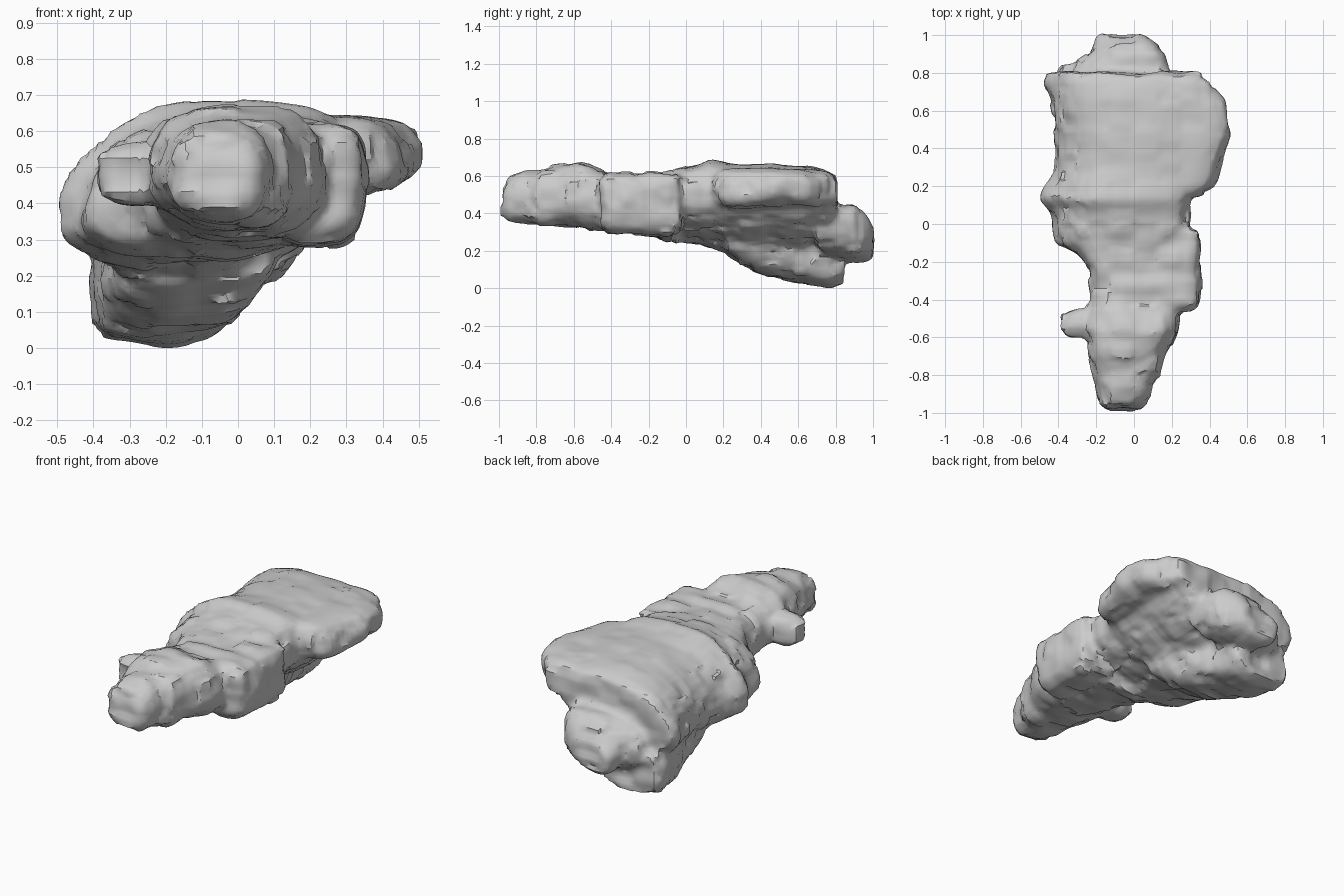
import bpy, bmesh, math
from mathutils import Vector, noise

cube = bpy.data.objects.get("Cube")
if cube:
    bpy.data.objects.remove(cube, do_unlink=True)

stone = bpy.data.materials.new("grey stone")
stone.use_nodes = True
GREY = (0.6, 0.6, 0.6, 1)
stone.diffuse_color = GREY
stone.node_tree.nodes["Principled BSDF"].inputs["Base Color"].default_value = GREY

SIDES = 32
bm = bmesh.new()


def loft(sections, top_left=0.6, top_right=0.6, low_left=0.7, low_right=0.7, crest=0.5, keel=0.5):
    """Skin rounded rings given as (y, left, right, left z, right z, top, bottom)."""
    rings = []
    for y, xl, xr, zl, zr, zt, zb in sections:
        ring = []
        for i in range(SIDES):
            a = math.tau * i / SIDES
            c, s = math.cos(a), math.sin(a)
            if s >= 0:
                e, mid, end_z = (top_right if c >= 0 else top_left), crest, zt
            else:
                e, mid, end_z = (low_right if c >= 0 else low_left), keel, zb
            mid = xl + (xr - xl) * mid
            side_x, side_z = (xr, zr) if c >= 0 else (xl, zl)
            x = mid + (side_x - mid) * abs(c) ** e
            z = side_z + (end_z - side_z) * abs(s) ** e
            ring.append(bm.verts.new((x, y, z)))
        rings.append(ring)
    for a, b in zip(rings, rings[1:]):
        for i in range(SIDES):
            j = (i + 1) % SIDES
            bm.faces.new((a[i], a[j], b[j], b[i]))
    bm.faces.new(rings[0][::-1])
    bm.faces.new(rings[-1])


# Main slab: long slope on one side, boxy on the other
loft([(-.17, -.28, .25, .39, .45, .60, .28),
      (-.10, -.42, .29, .35, .45, .62, .25),
      (.06, -.44, .30, .34, .45, .65, .23),
      (.13, -.50, .30, .33, .45, .68, .21),
      (.19, -.47, .32, .33, .45, .67, .20),
      (.30, -.42, .33, .34, .46, .655, .18),
      (.46, -.42, .34, .34, .46, .655, .18),
      (.64, -.45, .34, .34, .46, .645, .18),
      (.75, -.48, .32, .35, .47, .625, .20),
      (.80, -.46, .28, .37, .47, .60, .26)],
     top_left=1, top_right=.5, low_left=1, low_right=1.3, crest=.5, keel=.4)

# Thin flank jutting out of the slab
loft([(.15, .0, .34, .52, .52, .62, .42),
      (.20, .0, .43, .52, .52, .63, .42),
      (.33, .0, .465, .52, .52, .635, .42),
      (.46, .0, .51, .53, .54, .635, .43),
      (.64, .0, .48, .53, .53, .63, .43),
      (.75, .0, .40, .53, .53, .62, .43),
      (.80, .0, .34, .53, .53, .60, .44)], top_right=.6, low_right=.6)

# Neck between slab and nose
loft([(-.52, -.24, .24, .46, .46, .64, .31),
      (-.40, -.23, .24, .45, .45, .61, .29),
      (-.25, -.24, .25, .44, .45, .61, .28),
      (-.05, -.36, .28, .40, .45, .62, .24)],
     top_left=.7, low_left=.9, low_right=.9)

# Stepped nose
loft([(-.985, -.13, .04, .46, .46, .52, .37),
      (-.95, -.18, .075, .47, .47, .59, .34),
      (-.86, -.20, .085, .47, .47, .62, .33),
      (-.79, -.22, .15, .47, .47, .62, .33),
      (-.70, -.245, .17, .47, .47, .64, .33),
      (-.57, -.255, .23, .47, .47, .67, .32),
      (-.45, -.25, .25, .46, .46, .63, .30)],
     top_left=.75, top_right=.65, low_left=.9, low_right=.8, keel=.6)

# Knob on the right of the nose
loft([(-.59, -.36, -.18, .47, .47, .53, .40),
      (-.55, -.39, -.15, .47, .47, .56, .39),
      (-.48, -.38, -.15, .47, .47, .56, .39),
      (-.45, -.30, -.15, .47, .47, .53, .41)])

# Block on the left of the neck
loft([(-.46, .10, .32, .44, .44, .58, .32),
      (-.42, .10, .35, .48, .48, .61, .28),
      (-.08, .10, .355, .48, .48, .61, .275),
      (-.03, .10, .34, .46, .46, .60, .30)],
     top_left=.45, top_right=.5, low_left=.6, low_right=.65)

# Keel hanging below the rear
loft([(.22, -.30, .12, .25, .28, .40, .17),
      (.30, -.33, .10, .23, .26, .40, .12),
      (.45, -.36, .07, .20, .23, .40, .06),
      (.65, -.40, .01, .16, .18, .38, .02),
      (.76, -.41, -.02, .12, .13, .34, .0),
      (.84, -.39, -.04, .12, .13, .27, .02)],
     top_right=1, low_left=.55, low_right=.75)

# Rear plug
loft([(.70, -.35, .20, .29, .32, .45, .17),
      (.85, -.31, .18, .27, .31, .44, .14),
      (.90, -.24, .17, .26, .30, .44, .14),
      (.96, -.21, .10, .25, .28, .37, .14),
      (1.0, -.19, .05, .24, .26, .31, .16)],
     top_left=1, low_left=.8, low_right=.9, crest=.6, keel=.35)

raw = bpy.data.meshes.new("rock_shells")
bm.to_mesh(raw)
bm.free()
rock = bpy.data.objects.new("rocky_body", raw)
bpy.context.collection.objects.link(rock)

# Fuse the shells into one skin
fuse = rock.modifiers.new("fuse", "REMESH")
fuse.mode = "VOXEL"
fuse.voxel_size = 0.022
graph = bpy.context.evaluated_depsgraph_get()
skin = bpy.data.meshes.new_from_object(rock.evaluated_get(graph))
rock.modifiers.clear()
rock.data = skin
bpy.data.meshes.remove(raw)
skin.name = "rocky_body"

# Weather the skin with lumps and chipped ledges, calmer on the flat top
normals = [v.normal.copy() for v in skin.vertices]
for v, n in zip(skin.vertices, normals):
    p = v.co.copy()
    calm = 0.4 if n.z > 0.8 and p.y > 0 else 1
    lump = noise.noise(p * 8) * 0.014
    chip = noise.cell(Vector((p.x * 8, p.y * 14, p.z * 16))) * 0.008
    v.co = p + n * calm * (lump + chip)

# Rest on the ground
low = min(v.co.z for v in skin.vertices)
for v in skin.vertices:
    v.co.z -= low

skin.materials.clear()
skin.materials.append(stone)
for f in skin.polygons:
    f.material_index = 0

bpy.ops.object.select_all(action="DESELECT")
rock.select_set(True)
bpy.context.view_layer.objects.active = rock
bpy.ops.object.shade_smooth_by_angle(angle=math.radians(35))
